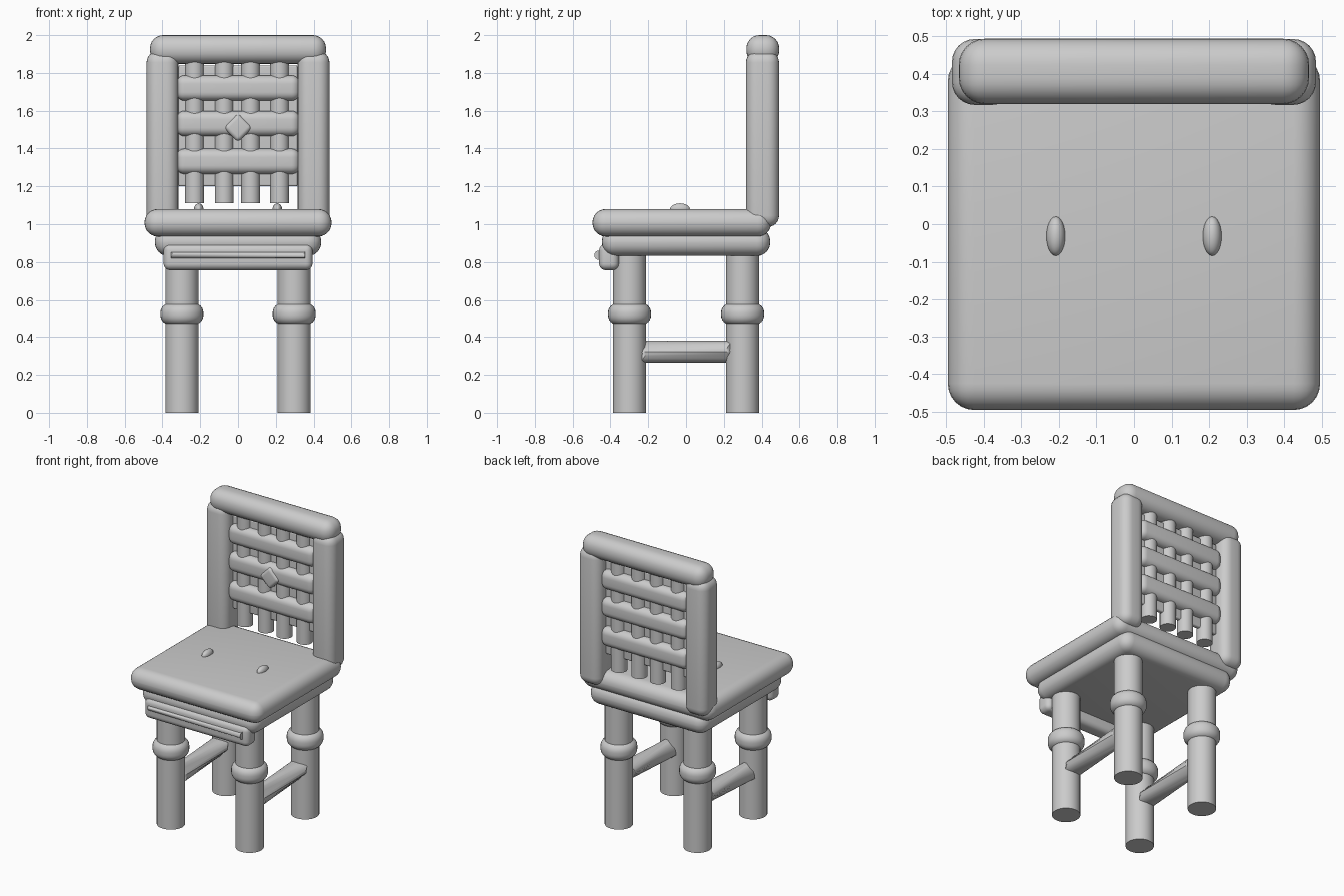
import bpy
import bmesh
import math
from mathutils import Matrix, Vector

cube = bpy.data.objects.get("Cube")
if cube:
    bpy.data.objects.remove(cube, do_unlink=True)

# One plain grey for the whole chair
grey = bpy.data.materials.new("plain grey")
grey.use_nodes = True
grey.diffuse_color = (0.6, 0.6, 0.6, 1)
grey.node_tree.nodes["Principled BSDF"].inputs["Base Color"].default_value = (0.6, 0.6, 0.6, 1)


def finish(name, bm, bevel=0, segments=6):
    """Round the sharp edges, then make a smooth shaded object."""
    if bevel:
        sharp = [e for e in bm.edges if e.calc_face_angle(0) > 1]
        bmesh.ops.bevel(bm, geom=sharp, offset=bevel, segments=segments,
                        profile=0.5, affect='EDGES', clamp_overlap=True)
    bmesh.ops.recalc_face_normals(bm, faces=bm.faces)
    mesh = bpy.data.meshes.new(name)
    bm.to_mesh(mesh)
    bm.free()
    mesh.materials.append(grey)
    obj = bpy.data.objects.new(name, mesh)
    bpy.context.collection.objects.link(obj)
    bpy.ops.object.select_all(action='DESELECT')
    obj.select_set(True)
    bpy.context.view_layer.objects.active = obj
    bpy.ops.object.shade_smooth_by_angle(angle=math.radians(40))
    return obj


def box(name, x, y, z, bevel, turn=0):
    """Rounded box from (min, max) pairs, optionally turned about y."""
    spans = (x, y, z)
    centre = Vector([(a + b) / 2 for a, b in spans])
    size = [b - a for a, b in spans]
    bm = bmesh.new()
    bmesh.ops.create_cube(bm, size=1, matrix=Matrix.Diagonal((*size, 1)))
    if bevel:
        bevel = min(bevel, min(size) * 0.49)
    bm.transform(Matrix.Translation(centre) @ Matrix.Rotation(turn, 4, 'Y'))
    return finish(name, bm, bevel)


def rod(name, radius, centre, length, axis='Z', bevel=0):
    """Round bar along an axis, with optional rounded rims."""
    bm = bmesh.new()
    bmesh.ops.create_cone(bm, cap_ends=True, segments=32, radius1=radius,
                          radius2=radius, depth=length)
    turn = {'X': Matrix.Rotation(math.pi / 2, 4, 'Y'),
            'Y': Matrix.Rotation(math.pi / 2, 4, 'X'),
            'Z': Matrix.Identity(4)}[axis]
    bm.transform(Matrix.Translation(centre) @ turn)
    return finish(name, bm, bevel)


# Legs with turned rings, side stretchers, posts and seat studs
for side, sx in (("left", 1), ("right", -1)):
    for end, sy in (("front", -1), ("back", 1)):
        at = (0.297 * sx, 0.299 * sy)
        rod(f"{end}_{side}_leg", 0.088, (*at, 0.43), 0.86)
        rod(f"{end}_{side}_leg_ring", 0.114, (*at, 0.524), 0.118, bevel=0.05)
    rod(f"{side}_stretcher", 0.058, (0.297 * sx, 0, 0.322), 0.51, 'Y', 0.04)

    inner, outer = 0.316 * sx, 0.484 * sx
    box(f"{side}_back_post", (min(inner, outer), max(inner, outer)),
        (0.317, 0.492), (0.985, 1.915), 0.06)

    bm = bmesh.new()
    bmesh.ops.create_uvsphere(bm, u_segments=24, v_segments=16, radius=1)
    bm.transform(Matrix.Translation((0.208 * sx, -0.032, 1.08))
                 @ Matrix.Diagonal((0.025, 0.052, 0.03, 1)))
    finish(f"{side}_seat_stud", bm)

# Seat, apron and drawer
box("seat", (-0.495, 0.495), (-0.495, 0.45), (0.935, 1.08), 0.07)
box("apron", (-0.44, 0.44), (-0.445, 0.445), (0.832, 0.98), 0.07)
box("drawer_front", (-0.394, 0.394), (-0.46, -0.355), (0.757, 0.895), 0.035)
rod("drawer_handle", 0.015, (0, -0.46, 0.836), 0.71, 'X', 0.01)

# Backrest: top rail, thin panel, spindles and slats
box("top_rail", (-0.466, 0.466), (0.319, 0.493), (1.848, 2.0), 0.07)
box("back_panel", (-0.315, 0.315), (0.39, 0.42), (1.2, 1.84), 0.01)
for i, x in enumerate((-0.23, -0.073, 0.067, 0.22)):
    rod(f"spindle_{i + 1}", 0.05, (x, 0.405, 1.49), 0.755)
for i, z in enumerate((1.332, 1.532, 1.72)):
    box(f"back_slat_{i + 1}", (-0.328, 0.328), (0.342, 0.468), (z - 0.067, z + 0.067), 0.045)

# Small diamond ornament on the middle slat
box("slat_ornament", (-0.055, 0.055), (0.332, 0.39), (1.455, 1.565), 0.022, math.pi / 4)
